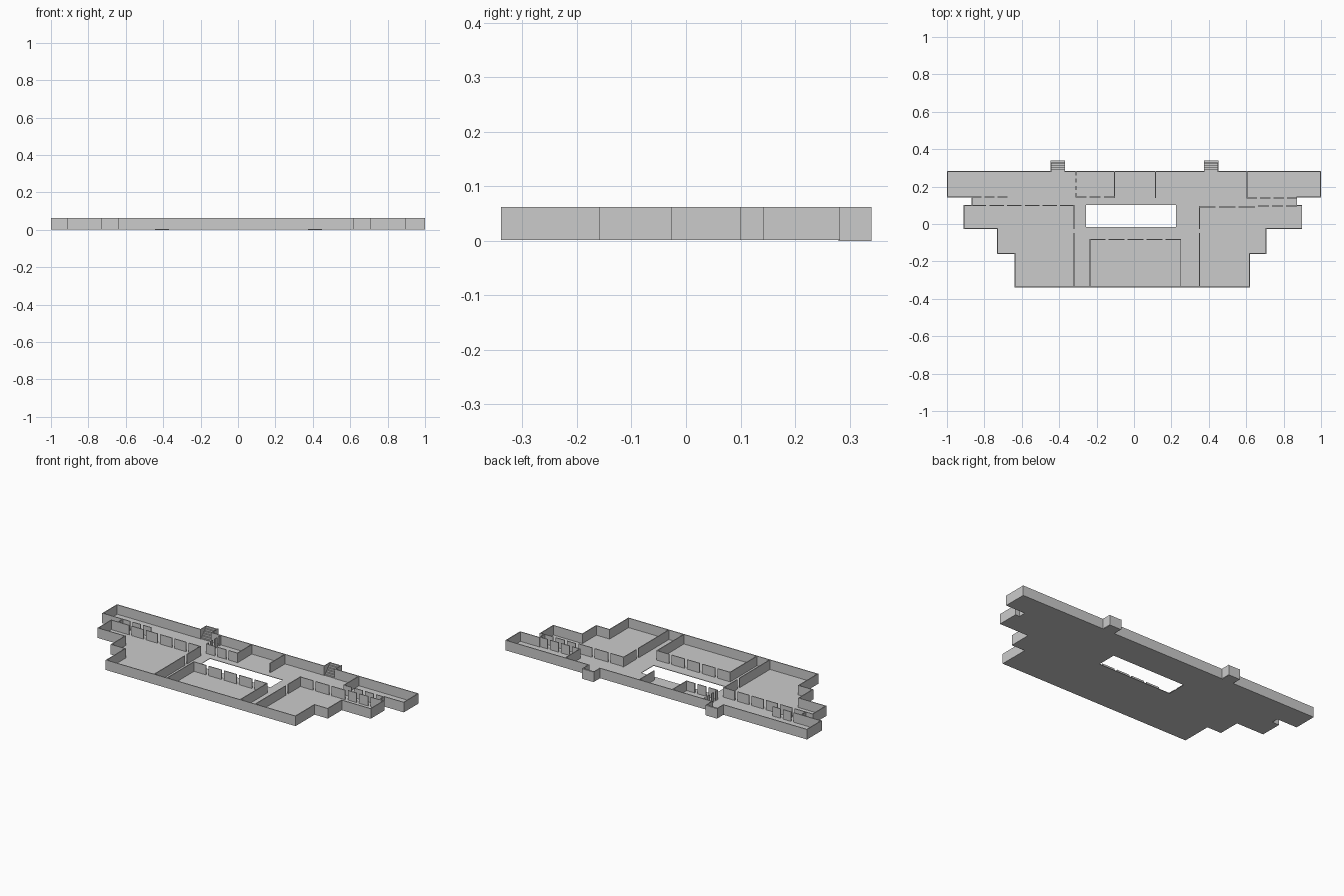
import bpy, bmesh
from mathutils import Matrix, Vector

old = bpy.data.objects.get("Cube")
if old:
    bpy.data.objects.remove(old, do_unlink=True)

BASE, FLOOR, TOP, T = 0.002, 0.005, 0.062, 0.005

grey = bpy.data.materials.new("plain grey")
grey.use_nodes = True
colour = (0.6, 0.6, 0.6, 1)
grey.diffuse_color = colour
grey.node_tree.nodes["Principled BSDF"].inputs["Base Color"].default_value = colour


def finish(name, bm):
    bmesh.ops.recalc_face_normals(bm, faces=bm.faces[:])
    mesh = bpy.data.meshes.new(name)
    bm.to_mesh(mesh)
    bm.free()
    mesh.materials.append(grey)
    obj = bpy.data.objects.new(name, mesh)
    bpy.context.collection.objects.link(obj)


def box(bm, x0, x1, y0, y1, z0, z1):
    size = Vector((x1 - x0, y1 - y0, z1 - z0))
    mid = Vector((x0 + x1, y0 + y1, z0 + z1)) / 2
    bmesh.ops.create_cube(bm, size=1, matrix=Matrix.LocRotScale(mid, None, size))


def wall(bm, a, b):
    h = T / 2
    box(bm, min(a[0], b[0]) - h, max(a[0], b[0]) + h,
        min(a[1], b[1]) - h, max(a[1], b[1]) + h, BASE, TOP)


def wall_x(bm, y, *spans):
    for x0, x1 in spans:
        wall(bm, (x0, y), (x1, y))


def wall_y(bm, x, *spans):
    for y0, y1 in spans:
        wall(bm, (x, y0), (x, y1))


def panels(start, end, count, gap=0.022):
    # Equal wall panels separated by door openings
    step = (end - start + gap) / count
    return [(start + i * step, start + (i + 1) * step - gap) for i in range(count)]


# Building outline, starting with the long back edge
outline = [(-0.9975, 0.28), (0.9975, 0.28), (0.9975, 0.145), (0.87, 0.145),
           (0.87, 0.098), (0.897, 0.098), (0.897, -0.025), (0.705, -0.025),
           (0.705, -0.157), (0.617, -0.157), (0.617, -0.337), (-0.637, -0.337),
           (-0.637, -0.157), (-0.73, -0.157), (-0.73, -0.025), (-0.91, -0.025),
           (-0.91, 0.1), (-0.865, 0.1), (-0.865, 0.145), (-0.9975, 0.145)]
courtyard = [(-0.257, -0.015), (0.225, -0.015), (0.225, 0.102), (-0.257, 0.102)]
stair_x = (-0.407, 0.412)
stair_half = 0.037

# Floor slab with the open courtyard
bm = bmesh.new()
edges = []
for loop in (outline, courtyard):
    vs = [bm.verts.new((x, y, BASE)) for x, y in loop]
    edges += [bm.edges.new((v, vs[i - 1])) for i, v in enumerate(vs)]
bmesh.ops.triangle_fill(bm, edges=edges, use_beauty=True, normal=(0, 0, 1))
raised = bmesh.ops.extrude_face_region(bm, geom=bm.faces[:], use_keep_orig=True)
for item in raised["geom"]:
    if isinstance(item, bmesh.types.BMVert):
        item.co.z = FLOOR
finish("floor", bm)

# Outer walls, open at the two stair entrances
bm = bmesh.new()
for a, b in zip(outline[1:], outline[2:] + outline[:1]):
    wall(bm, a, b)
left, right = stair_x
wall_x(bm, 0.28, (-0.9975, left - stair_half), (left + stair_half, right - stair_half),
       (right + stair_half, 0.9975))
finish("outer_walls", bm)

# Corridor walls broken by doorways
bm = bmesh.new()
wall_x(bm, 0.1, *panels(-0.865, -0.32, 6))
wall_x(bm, 0.145, *panels(-0.865, -0.68, 3), *panels(-0.31, -0.105, 3))
wall_x(bm, 0.09, *panels(0.35, 0.645, 3))
wall_x(bm, 0.096, *panels(0.665, 0.87, 3))
wall_x(bm, 0.14, *panels(0.605, 0.87, 4))
wall_x(bm, -0.082, *panels(-0.235, 0.25, 5))
wall_y(bm, -0.31, *panels(0.145, 0.28, 4))
finish("corridor_walls", bm)

# Room dividing walls
bm = bmesh.new()
for x in (-0.32, 0.35):
    wall_y(bm, x, (-0.337, -0.05), (-0.025, 0.095))
for x in (-0.235, 0.25):
    wall_y(bm, x, (-0.337, -0.082))
for x in (-0.105, 0.115, 0.605):
    wall_y(bm, x, (0.142, 0.28))
finish("room_walls", bm)

# Back stairs: side walls with steps rising outward
STEPS, Y0, Y1 = 6, 0.28, 0.34
for name, cx in zip(("right_stair", "left_stair"), stair_x):
    bm = bmesh.new()
    x0, x1 = cx - stair_half, cx + stair_half
    for x in (x0, x1):
        box(bm, x - 0.002, x + 0.002, Y0, Y1, BASE, TOP)
    depth, rise = (Y1 - Y0) / STEPS, TOP / STEPS
    for i in range(STEPS):
        box(bm, x0, x1, Y0 + i * depth, Y0 + (i + 1) * depth, 0, (i + 1) * rise - 0.002)
    finish(name, bm)
